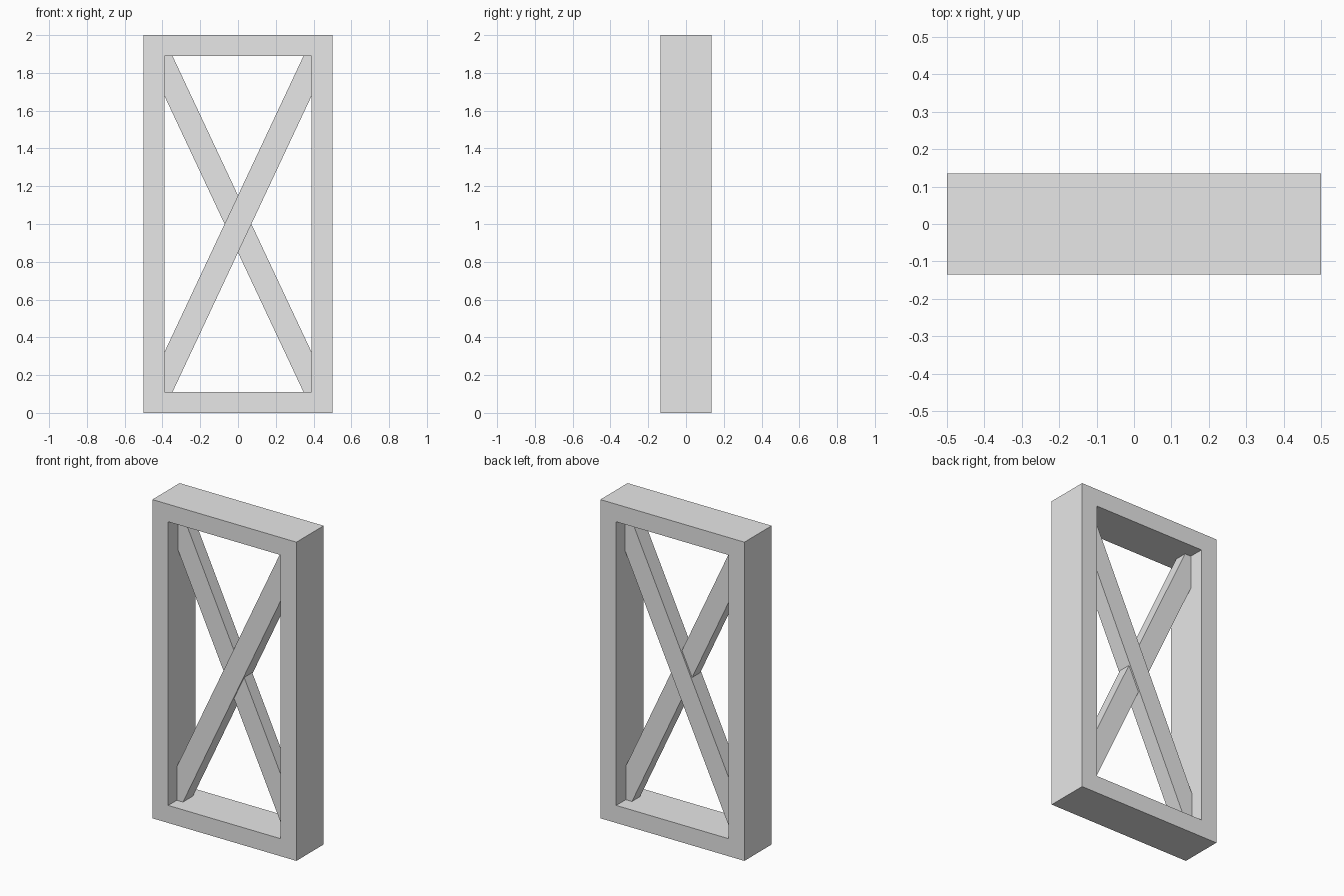
import bpy
import bmesh

cube = bpy.data.objects.get("Cube")
if cube:
    bpy.data.objects.remove(cube, do_unlink=True)

# Main sizes
W, D, H = 0.5, 0.135, 2.0          # half width, half depth, height
IN_X, RAIL = 0.39, 0.11            # opening half width, rail height
MID = H / 2
SLOPE, RISE = 2.13, 0.151          # brace slope and half height of its band

grey = bpy.data.materials.new("light_grey")
grey.use_nodes = True
colour = (0.8, 0.8, 0.8, 1)
grey.diffuse_color = colour
grey.node_tree.nodes["Principled BSDF"].inputs["Base Color"].default_value = colour


def finish(name, bm):
    bmesh.ops.recalc_face_normals(bm, faces=bm.faces)
    mesh = bpy.data.meshes.new(name)
    bm.to_mesh(mesh)
    bm.free()
    mesh.materials.append(grey)
    obj = bpy.data.objects.new(name, mesh)
    bpy.context.collection.objects.link(obj)
    return obj


def rectangle(half, low, high):
    return [(-half, low), (half, low), (half, high), (-half, high)]


def ring(bm, points, y):
    return [bm.verts.new((x, y, z)) for x, z in points]


def bridge(bm, a, b):
    n = len(a)
    for i in range(n):
        j = (i + 1) % n
        bm.faces.new((a[i], a[j], b[j], b[i]))


# Rectangular frame: four rings joined front, outside, back and inside
bm = bmesh.new()
outer = rectangle(W, 0, H)
inner = rectangle(IN_X, RAIL, H - RAIL)
rings = [ring(bm, outer, -D), ring(bm, outer, D),
         ring(bm, inner, D), ring(bm, inner, -D)]
for i in range(4):
    bridge(bm, rings[i], rings[(i + 1) % 4])
finish("frame", bm)


# Diagonal braces, trimmed to the corners of the opening
def brace(name, side, half_depth):
    top = MID - RAIL
    foot_x = (top - RISE) / SLOPE
    end_z = SLOPE * IN_X - RISE
    half = [(-IN_X, -end_z), (-IN_X, -top), (-foot_x, -top)]
    outline = half + [(-x, -z) for x, z in half]
    points = [(side * x, MID + z) for x, z in outline]
    bm = bmesh.new()
    front, back = ring(bm, points, -half_depth), ring(bm, points, half_depth)
    bm.faces.new(front)
    bm.faces.new(back)
    bridge(bm, front, back)
    finish(name, bm)


brace("rising_brace", 1, 0.05)
brace("falling_brace", -1, 0.04)
